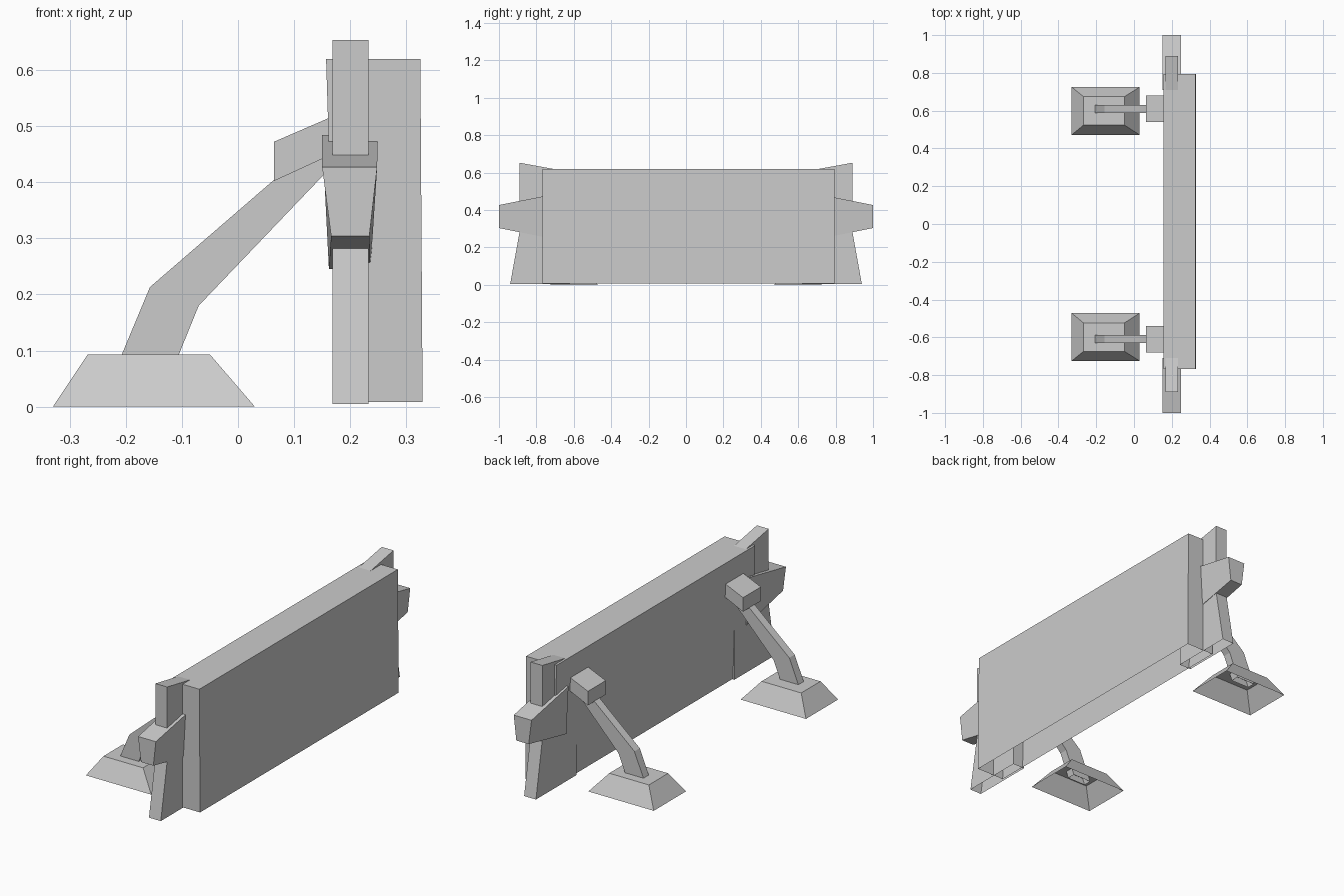
import bpy, bmesh

if "Cube" in bpy.data.objects:
    bpy.data.objects.remove(bpy.data.objects["Cube"])


def loft(name, ring_a, ring_b, cap_a=True, mirror=False, drop=None):
    """Join two matching rings of points; optionally leave an end or one side open."""
    bm = bmesh.new()
    a = [bm.verts.new(p) for p in ring_a]
    b = [bm.verts.new(p) for p in ring_b]
    n = len(a)
    for i in range(n):
        if i != drop:
            j = (i + 1) % n
            bm.faces.new((a[i], a[j], b[j], b[i]))
    bm.faces.new(b)
    if cap_a:
        bm.faces.new(list(reversed(a)))
    bmesh.ops.recalc_face_normals(bm, faces=bm.faces)
    me = bpy.data.meshes.new(name)
    bm.to_mesh(me)
    bm.free()
    ob = bpy.data.objects.new(name, me)
    bpy.context.collection.objects.link(ob)
    if mirror:
        m = ob.modifiers.new("Mirror", 'MIRROR')
        m.use_axis = (False, True, False)
        m.use_clip = False
    return ob


def rect(x0, x1, y0, y1, z):
    return [(x0, y0, z), (x1, y0, z), (x1, y1, z), (x0, y1, z)]


def across_y(profile, y):
    return [(x, y, z) for x, z in profile]


def across_x(profile, x):
    return [(x, y, z) for y, z in profile]


# Main board, hollow underneath, back face leaning slightly
loft("board", rect(0.176, 0.329, -0.768, 0.793, 0.008),
     rect(0.157, 0.325, -0.768, 0.793, 0.62), cap_a=False)

# Lower side posts, splayed outwards at the bottom and open below
lower = [(0.62, 0.005), (0.94, 0.005), (0.876, 0.36), (0.62, 0.36)]
loft("lower_post", across_x(lower, 0.168), across_x(lower, 0.233),
     mirror=True, drop=0)

# Upper side posts with sloping tops
upper = [(0.71, 0.40), (0.89, 0.40), (0.89, 0.653), (0.71, 0.62)]
loft("upper_post", across_x(upper, 0.168), across_x(upper, 0.233), mirror=True)

# Side brackets, tapering outwards
inner = [(0.162, 0.245), (0.236, 0.245), (0.249, 0.484), (0.15, 0.484)]
outer = [(0.166, 0.304), (0.234, 0.304), (0.248, 0.427), (0.15, 0.427)]
loft("side_bracket", across_y(inner, 0.71), across_y(outer, 1.0), mirror=True)

# Feet: hollow tapered blocks
loft("foot", rect(-0.33, 0.03, 0.472, 0.725, 0.0),
     rect(-0.268, -0.05, 0.523, 0.675, 0.093), cap_a=False, mirror=True)

# Bent support struts
strut = [(-0.22, 0.062), (-0.118, 0.062), (-0.07, 0.18), (0.168, 0.429),
         (0.168, 0.494), (-0.157, 0.213)]
loft("strut", across_y(strut, 0.588), across_y(strut, 0.63),
     mirror=True, drop=0)

# Blocks joining struts to the board
block = [(0.064, 0.402), (0.175, 0.453), (0.175, 0.52), (0.064, 0.472)]
loft("joint_block", across_y(block, 0.54), across_y(block, 0.68), mirror=True)
